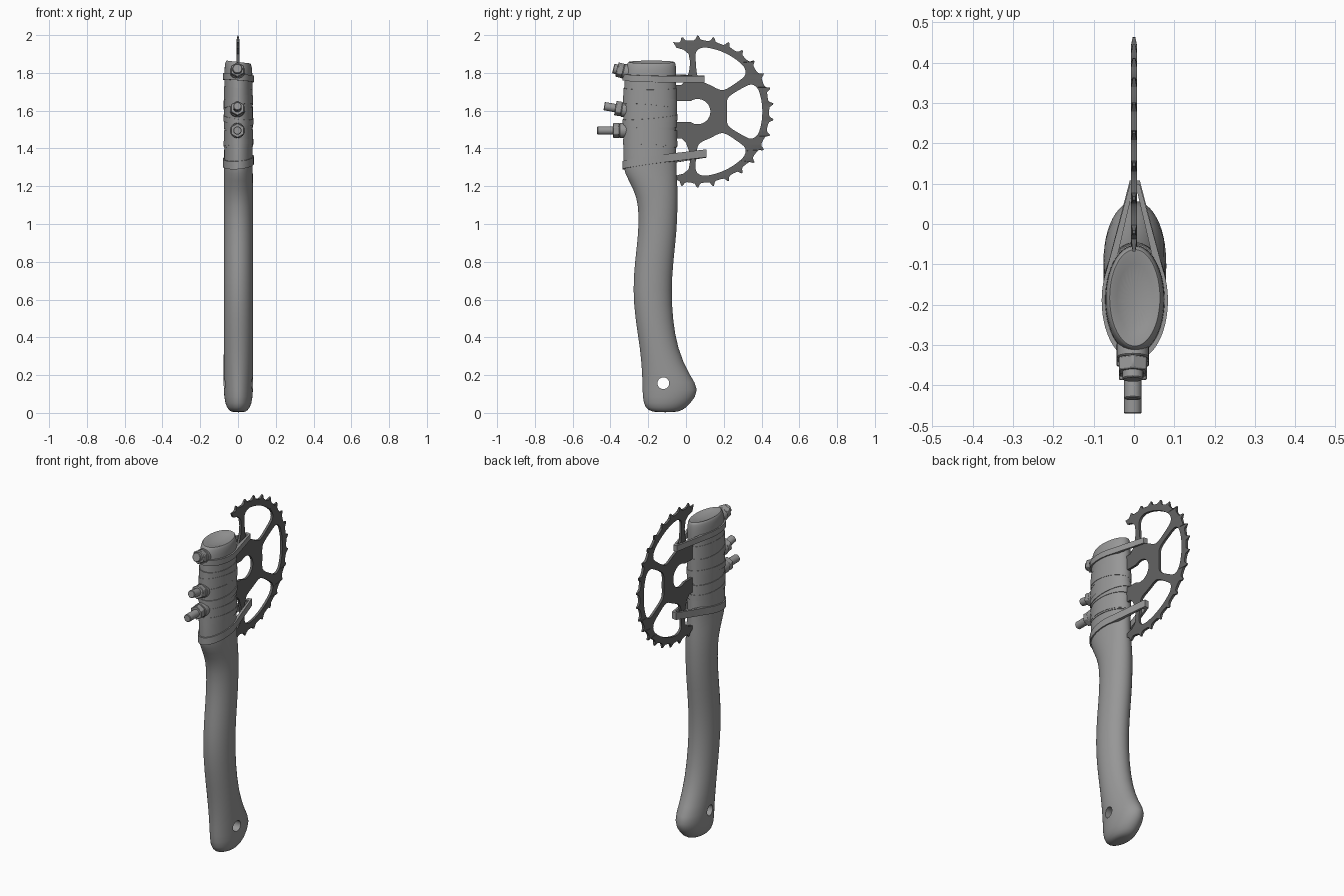
import bpy, bmesh
from math import sin, cos, pi, radians, asin
from mathutils import Matrix, Vector

if "Cube" in bpy.data.objects:
    bpy.data.objects.remove(bpy.data.objects["Cube"])


def grey(name, v):
    mat = bpy.data.materials.new(name)
    mat.diffuse_color = (v, v, v, 1)
    mat.use_nodes = True
    mat.node_tree.nodes["Principled BSDF"].inputs["Base Color"].default_value = mat.diffuse_color
    return mat


WOOD, STEEL = grey("mid_grey", 0.31), grey("dark_grey", 0.125)


def finish(obj, angle=35, mat=WOOD):
    obj.data.materials.clear()
    obj.data.materials.append(mat)
    bpy.ops.object.select_all(action='DESELECT')
    obj.select_set(True)
    bpy.context.view_layer.objects.active = obj
    bpy.ops.object.shade_smooth_by_angle(angle=radians(angle))


def from_bmesh(name, bm):
    bmesh.ops.recalc_face_normals(bm, faces=bm.faces)
    mesh = bpy.data.meshes.new(name)
    bm.to_mesh(mesh)
    bm.free()
    obj = bpy.data.objects.new(name, mesh)
    bpy.context.collection.objects.link(obj)
    return obj


def bridge(bm, a, b):
    n = len(a)
    for i in range(n):
        bm.faces.new((a[i], a[(i + 1) % n], b[(i + 1) % n], b[i]))


# Wooden handle: z, front y, back y, half width
ROWS = [(0.003, -0.16, -0.06, 0.030), (0.012, -0.20, -0.02, 0.050),
        (0.045, -0.228, 0.022, 0.072), (0.122, -0.232, 0.078, 0.079),
        (0.20, -0.232, 0.018, 0.079), (0.34, -0.243, -0.045, 0.078),
        (0.50, -0.27, -0.07, 0.078), (0.65, -0.282, -0.077, 0.078),
        (0.80, -0.272, -0.067, 0.078), (0.95, -0.252, -0.049, 0.078),
        (1.10, -0.250, -0.043, 0.078), (1.19, -0.28, -0.044, 0.078),
        (1.27, -0.328, -0.048, 0.077), (1.32, -0.334, -0.05, 0.076),
        (1.50, -0.332, -0.053, 0.075), (1.70, -0.328, -0.052, 0.075),
        (1.80, -0.325, -0.05, 0.075), (1.835, -0.318, -0.052, 0.073),
        (1.857, -0.308, -0.056, 0.066), (1.860, -0.302, -0.065, 0.061),
        (1.842, -0.24, -0.13, 0.030)]
bm = bmesh.new()
SEG = 24
rings = []
for z, y0, y1, w in ROWS:
    cy, b = (y0 + y1) / 2, (y1 - y0) / 2
    ring = []
    for i in range(SEG):
        t = 2 * pi * i / SEG
        x = w * cos(t)
        tilt = -0.12 * x if z > 1.82 else 0
        ring.append(bm.verts.new((x + 0.002, cy + b * sin(t), z + tilt)))
    rings.append(ring)
for a, b in zip(rings, rings[1:]):
    bridge(bm, a, b)
bm.faces.new(rings[0])
bm.faces.new(rings[-1])
handle = from_bmesh("handle", bm)
sub = handle.modifiers.new("smooth", 'SUBSURF')
sub.levels = sub.render_levels = 1

# Lanyard hole through the knob
bpy.ops.mesh.primitive_cylinder_add(vertices=32, radius=0.031, depth=0.4,
                                    location=(0, -0.12, 0.157), rotation=(0, pi / 2, 0))
cutter = bpy.context.object
cutter.hide_render = True
cutter.data.materials.append(WOOD)
cut = handle.modifiers.new("hole", 'BOOLEAN')
cut.operation = 'DIFFERENCE'
cut.object = cutter
cut.solver = 'EXACT'
bpy.context.view_layer.objects.active = handle
for m in ("smooth", "hole"):
    bpy.ops.object.modifier_apply(modifier=m)
bpy.data.objects.remove(cutter)
finish(handle, 40)

# Broken sprocket blade, drawn flat around its hub
TIP, ROOT, STEP = 0.403, 0.378, 12


def polar(r, deg):
    return (r * cos(radians(deg)), r * sin(radians(deg)))


outline = []
for k in range(-9, 9):
    a = STEP * (k + 0.5)
    outline += [polar(ROOT, a - 5.2), polar(ROOT + 0.004, a - 2.3), polar(TIP - 0.003, a - 0.8),
                polar(TIP, a + 0.3), polar(ROOT + 0.006, a + 1.7), polar(ROOT, a + 3.2)]
broken = [(-0.130, 0.368), (-0.112, 0.338), (-0.075, 0.328), (-0.048, 0.305),
          (-0.040, 0.26), (-0.046, 0.21), (-0.062, 0.165), (-0.085, 0.142),
          (-0.20, 0.140), (-0.20, 0.055)]
hub = [polar(0.067, d) for d in range(125, -126, -10)]
outline += broken + hub + [(u, -v) for u, v in reversed(broken)]

# Window between two spokes, as (outward, sideways) points rounded by a spline
half = [(0.155, 0.055), (0.172, 0.084), (0.225, 0.118), (0.28, 0.143),
        (0.317, 0.122), (0.336, 0.065)]
window = [(0.155, 0.0)] + half + [(0.342, 0.0)] + [(u, -v) for u, v in reversed(half)]


def smooth_loop(pts, steps=5):
    n, out = len(pts), []
    for i in range(n):
        p0, p1, p2, p3 = (Vector(pts[(i + j) % n]) for j in (-1, 0, 1, 2))
        for s in range(steps):
            t = s / steps
            out.append(0.5 * (2 * p1 + (p2 - p0) * t + (2 * p0 - 5 * p1 + 4 * p2 - p3) * t * t
                              + (3 * p1 - p0 - 3 * p2 + p3) * t ** 3))
    return out


curve = bpy.data.curves.new("sprocket_blade", 'CURVE')
curve.dimensions = '2D'
curve.fill_mode = 'BOTH'
curve.extrude = 0.007
loops = [outline]
for d in (-64.5, 0, 64.5):
    c, s = cos(radians(d)), sin(radians(d))
    loops.append([(u * c - v * s, u * s + v * c) for u, v in smooth_loop(window)])
for pts in loops:
    sp = curve.splines.new('POLY')
    sp.points.add(len(pts) - 1)
    for p, (u, v) in zip(sp.points, pts):
        p.co = (u, v, 0, 1)
    sp.use_cyclic_u = True
blade = bpy.data.objects.new("sprocket_blade", curve)
bpy.context.collection.objects.link(blade)
bpy.ops.object.select_all(action='DESELECT')
blade.select_set(True)
bpy.context.view_layer.objects.active = blade
bpy.ops.object.convert(target='MESH')
blade = bpy.context.object
for v in blade.data.vertices:  # teeth thin out towards their tips
    if v.co.xy.length > 0.39:
        v.co.z *= 0.45
blade.data.transform(Matrix(((0, 0, 1, 0), (1, 0, 0, 0.062), (0, 1, 0, 1.595), (0, 0, 0, 1))))
finish(blade, 30, STEEL)


# Leather straps: flat ribbons around the head, some reaching out to the blade
def strap(name, z_front, z_back, height, lean=0.0, tip=None, thick=0.007):
    cy, n = -0.19, 48
    bm = bmesh.new()
    paths = []
    for off in (-0.012, thick):
        a, b = 0.074 + off, 0.139 + off
        if tip is None:
            pts = [(a * cos(2 * pi * i / n), cy + b * sin(2 * pi * i / n)) for i in range(n)]
        else:
            t0 = asin(b / (tip - cy))
            angles = [t0 - (pi + 2 * t0) * i / n for i in range(n + 1)]
            pts = [(a * cos(t), cy + b * sin(t)) for t in angles]
            e = 0.010 + off * 0.3
            pts += [(-e, tip + off), (e, tip + off)]
        paths.append([(x + 0.002, y) for x, y in pts])
    y_end = tip if tip is not None else -0.05
    loops = []
    for pts, dz in ((paths[0], -1), (paths[1], -1), (paths[1], 1), (paths[0], 1)):
        loops.append([bm.verts.new((x, y, z_front + (z_back - z_front) * (y + 0.33) / (y_end + 0.33)
                                    + lean * x + dz * height / 2)) for x, y in pts])
    for i in range(4):
        bridge(bm, loops[i], loops[(i + 1) % 4])
    finish(from_bmesh(name, bm), 40)


strap("upper_blade_strap", 1.778, 1.768, 0.034, -0.08, 0.09, 0.008)
strap("lower_blade_strap", 1.312, 1.372, 0.042, 0.08, 0.10, 0.008)
WRAPS = [(1.675, 1.675, 0.090, -0.12, 0.002), (1.655, 1.630, 0.045, 0.15, 0.004),
         (1.560, 1.565, 0.11, 0.05, 0.0025), (1.540, 1.565, 0.030, -0.12, 0.006),
         (1.455, 1.450, 0.09, 0.04, 0.003), (1.435, 1.425, 0.028, 0.06, 0.005)]
for i, (zf, zb, h, lean, th) in enumerate(WRAPS):
    strap(f"head_wrap_{i + 1}", zf, zb, h, lean, thick=th)


# Bolts on the front: threaded rod, hex nut and washer along -y
def bolt(name, z, length, tilt, nut_at, rod_r=0.022):
    bm = bmesh.new()
    for seg, r, start, end in ((24, 0.040, -0.03, nut_at), (6, 0.040, nut_at, nut_at + 0.034),
                               (20, rod_r, -0.05, length)):
        m = Matrix.Translation((0, 0, (start + end) / 2))
        bmesh.ops.create_cone(bm, cap_ends=True, segments=seg, radius1=r, radius2=r,
                              depth=end - start, matrix=m)
    bm.transform(Matrix.Translation((-0.003, -0.325, z)) @ Matrix.Rotation(pi / 2 - radians(tilt), 4, 'X'))
    obj = from_bmesh(name, bm)
    bev = obj.modifiers.new("chamfer", 'BEVEL')
    bev.width, bev.segments, bev.limit_method = 0.003, 1, 'ANGLE'
    finish(obj)


bolt("top_bolt", 1.808, 0.062, 14, 0.008, 0.026)
bolt("middle_bolt", 1.605, 0.11, 10, 0.016)
bolt("lower_bolt", 1.495, 0.145, 0, 0.028)
